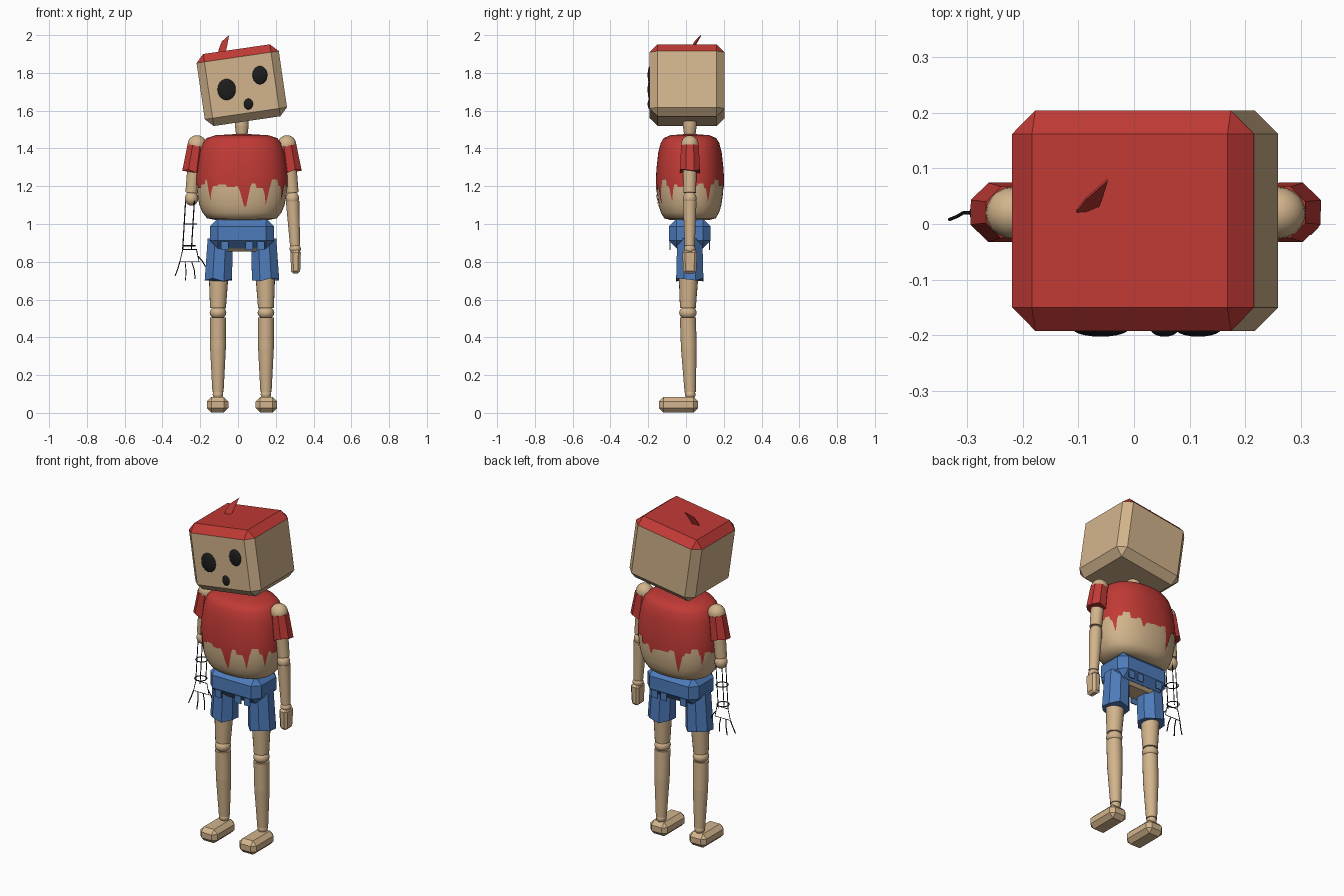
import bpy, bmesh, math
from mathutils import Vector, Matrix

if "Cube" in bpy.data.objects:
    bpy.data.objects.remove(bpy.data.objects["Cube"])


def material(name, rgb):
    m = bpy.data.materials.new(name)
    m.diffuse_color = (*rgb, 1)
    m.use_nodes = True
    m.node_tree.nodes["Principled BSDF"].inputs["Base Color"].default_value = m.diffuse_color
    return m


SKIN = material("tan", (0.645, 0.456, 0.262))
RED = material("red", (0.53, 0.042, 0.036))
BLUE = material("blue", (0.075, 0.2, 0.5))
BLACK = material("black", (0.012, 0.012, 0.012))


def finish(bm, name, mats, smooth=None):
    bmesh.ops.recalc_face_normals(bm, faces=bm.faces[:])
    me = bpy.data.meshes.new(name)
    bm.to_mesh(me)
    bm.free()
    for m in mats:
        me.materials.append(m)
    if smooth:
        me.shade_smooth()
        me.set_sharp_from_angle(angle=math.radians(smooth))
    ob = bpy.data.objects.new(name, me)
    bpy.context.collection.objects.link(ob)
    return ob


def box(name, center, size, bevel, mats, taper=1.0, tilt=0.0):
    """Chamfered box; taper scales the bottom, the second material goes on top."""
    bm = bmesh.new()
    bmesh.ops.create_cube(bm, size=1)
    for v in bm.verts:
        k = taper if v.co.z < 0 else 1
        v.co = Vector((v.co.x * size[0] * k, v.co.y * size[1] * k, v.co.z * size[2]))
    if bevel:
        bmesh.ops.bevel(bm, geom=bm.edges[:], offset=bevel, segments=1, affect='EDGES')
    bm.normal_update()
    if len(mats) > 1:
        for f in bm.faces:
            f.material_index = int(f.normal.z > 0.3)
    bm.transform(Matrix.Translation(center) @ Matrix.Rotation(math.radians(tilt), 4, 'Y'))
    return finish(bm, name, mats)


def ball(name, center, radii, mat, segs=20):
    bm = bmesh.new()
    bmesh.ops.create_uvsphere(bm, u_segments=segs, v_segments=segs // 2 + 2, radius=1)
    bm.transform(Matrix.Translation(center) @ Matrix.Diagonal((*radii, 1)))
    return finish(bm, name, [mat], 60)


def tube(name, p0, p1, r0, r1, mat, segs=20, smooth=40, ragged=0.0):
    """Tapered cylinder from p0 to p1, optionally with an uneven end at p1."""
    p0, p1 = Vector(p0), Vector(p1)
    d = p1 - p0
    q = d.to_track_quat('Z', 'Y')
    bm = bmesh.new()
    rings = []
    for p, r, rag in ((p0, r0, 0), (p1, r1, ragged)):
        rings.append([bm.verts.new(p + d.normalized() * rag * (i * 5 % 3 - 1) + q @ Vector(
            (r * math.cos(a), r * math.sin(a), 0)))
            for i in range(segs) for a in [2 * math.pi * (i + 0.5) / segs]])
    for i in range(segs):
        j = (i + 1) % segs
        bm.faces.new((rings[0][i], rings[0][j], rings[1][j], rings[1][i]))
    bm.faces.new(rings[0])
    bm.faces.new(rings[1])
    return finish(bm, name, [mat], smooth)


def wire(name, paths, radius=0.003):
    cu = bpy.data.curves.new(name, 'CURVE')
    cu.dimensions = '3D'
    cu.bevel_depth = radius
    cu.bevel_resolution = 0
    cu.use_fill_caps = True
    for pts, closed in paths:
        s = cu.splines.new('POLY')
        s.points.add(len(pts) - 1)
        for p, co in zip(s.points, pts):
            p.co = (*co, 1)
        s.use_cyclic_u = closed
    cu.materials.append(BLACK)
    ob = bpy.data.objects.new(name, cu)
    bpy.context.collection.objects.link(ob)


# Torso profile: height and share of the full width
PROFILE = [(1.02, 0.55), (1.03, 0.77), (1.06, 0.87), (1.10, 0.94), (1.15, 0.98), (1.20, 1.0),
           (1.25, 0.995), (1.30, 0.975), (1.38, 0.925), (1.43, 0.85), (1.455, 0.76), (1.47, 0.56)]


def width_at(z):
    for (z0, w0), (z1, w1) in zip(PROFILE, PROFILE[1:]):
        if z <= z1:
            return w0 + (w1 - w0) * max(0, (z - z0) / (z1 - z0))
    return PROFILE[-1][1]


def body_point(a, z, grow=0.0):
    c, s, w = math.cos(a), math.sin(a), width_at(z)
    sq = lambda t: math.copysign(abs(t) ** 0.88, t)
    return (0.021 + (0.24 * w + grow) * sq(c), 0.021 + (0.177 * w + grow) * sq(s), z)


def loft(name, columns, grow, mat, cap_bottom):
    bm = bmesh.new()
    n = len(columns)
    cols = [[bm.verts.new(body_point(2 * math.pi * i / n, z, grow)) for z in zs]
            for i, zs in enumerate(columns)]
    for i in range(n):
        a, b = cols[i], cols[(i + 1) % n]
        for k in range(len(a) - 1):
            bm.faces.new((a[k], b[k], b[k + 1], a[k + 1]))
    top = bm.verts.new((0.021, 0.021, PROFILE[-1][0] + 0.004 + grow))
    for i in range(n):
        bm.faces.new((cols[i][-1], cols[(i + 1) % n][-1], top))
    if cap_bottom:
        bm.faces.new([c[0] for c in cols])
    return finish(bm, name, [mat], 50)


loft("belly", [[z for z, _ in PROFILE]] * 48, 0, SKIN, True)

# Torn shirt: stepped hem with pointed strips (angle, half width, tip height)
STRIPS = [(273, 6, 1.07), (300, 5, 1.10), (330, 5, 1.12), (228, 5, 1.12), (30, 5, 1.12),
          (75, 4, 1.15), (112, 6, 1.08), (150, 4, 1.13)]
STEPS = [1.20, 1.215, 1.19, 1.21, 1.235, 1.20, 1.21, 1.195]


def hem(deg):
    z = STEPS[int(deg // 11) % len(STEPS)]
    for a, half, tip in STRIPS:
        d = abs(deg - a)
        if d < half:
            z = min(z, tip + (z - tip) * d / half)
    return z


shirt = []
for i in range(180):
    low = hem(i * 2)
    shirt.append([low + (1.25 - low) * k / 3 for k in range(3)] + [z for z, _ in PROFILE[6:]])
loft("shirt", shirt, 0.004, RED, False)

# Head, face and tuft
box("head", (0.02, 0.006, 1.735), (0.44, 0.397, 0.385), 0.042, [SKIN, RED], tilt=-8.3)
for name, x, z, rx, rz in (("large_eye", -0.06, 1.712, 0.05, 0.058),
                           ("small_eye", 0.116, 1.788, 0.041, 0.05),
                           ("mouth", 0.055, 1.635, 0.025, 0.03)):
    ball(name, (x, -0.189, z), (rx, 0.014, rz), BLACK)
bm = bmesh.new()
bm.faces.new([bm.verts.new(p) for p in (
    (-0.107, 0.016, 1.89), (-0.07, 0.018, 1.895), (-0.058, 0.042, 1.94),
    (-0.047, 0.078, 2.0), (-0.085, 0.045, 1.967), (-0.1, 0.025, 1.93))])
tuft = finish(bm, "hair_tuft", [RED])
tuft.modifiers.new("thickness", 'SOLIDIFY').thickness = 0.004

# Neck
tube("neck", (0.02, 0.02, 1.45), (0.02, 0.02, 1.52), 0.028, 0.037, SKIN)
tube("neck_top", (0.02, 0.02, 1.52), (0.02, 0.02, 1.57), 0.037, 0.037, SKIN)

# Hips and shorts waist
box("hips", (0.021, 0.02, 0.93), (0.3, 0.18, 0.15), 0.03, [SKIN], taper=0.9)
box("shorts_waist", (0.021, 0.02, 0.95), (0.34, 0.222, 0.16), 0.042, [BLUE])
for i, x in enumerate((-0.07, 0.06, 0.12)):
    for y in (-0.085, 0.125):
        box("shorts_scrap", (x, y, 0.885), (0.04, 0.006, 0.045), 0, [BLUE])

# Legs, mirrored about the body centre
for side, s in (("left", -1), ("right", 1)):
    X = lambda d: 0.021 + s * d
    tube(side + "_shorts_leg", (X(0.115), 0.02, 0.92), (X(0.125), 0.02, 0.705), 0.072, 0.078,
         BLUE, 8, None, 0.007)
    tube(side + "_thigh", (X(0.122), 0.015, 0.8), (X(0.127), 0.01, 0.555), 0.056, 0.042, SKIN)
    ball(side + "_knee", (X(0.127), 0.01, 0.53), (0.044, 0.046, 0.036), SKIN)
    tube(side + "_shin", (X(0.127), 0.01, 0.505), (X(0.127), 0.015, 0.34), 0.043, 0.042, SKIN)
    tube(side + "_lower_shin", (X(0.127), 0.015, 0.34), (X(0.127), 0.022, 0.11), 0.042, 0.03, SKIN)
    ball(side + "_ankle", (X(0.127), 0.022, 0.098), (0.028, 0.028, 0.028), SKIN)
    box(side + "_foot", (X(0.129), -0.04, 0.043), (0.114, 0.208, 0.082), 0.024, [SKIN])

    # Shoulder, sleeve and upper arm
    ball(side + "_shoulder", (X(0.238), 0.02, 1.42), (0.05, 0.047, 0.05), SKIN)
    tube(side + "_sleeve", (X(0.242), 0.021, 1.415), (X(0.262), 0.021, 1.28), 0.05, 0.058,
         RED, 8, None, 0.006)
    tube(side + "_upper_arm", (X(0.242), 0.02, 1.4), (X(0.267), 0.02, 1.165), 0.04, 0.033, SKIN)
    ball(side + "_elbow", (X(0.267), 0.02, 1.135), (0.035, 0.036, 0.038), SKIN)

# Whole forearm and hand
tube("forearm", (0.289, 0.02, 1.12), (0.302, 0.02, 0.885), 0.036, 0.027, SKIN)
ball("wrist", (0.303, 0.02, 0.868), (0.03, 0.03, 0.026), SKIN)
box("hand", (0.305, 0.02, 0.8), (0.056, 0.08, 0.125), 0.013, [SKIN], taper=0.85)

# Bare wire forearm: three rods, two rings, palm frame and fingers
rods = []
for k in range(3):
    a = math.pi + 2 * math.pi * k / 3
    c, sn = math.cos(a) * 0.031, math.sin(a) * 0.031
    rods.append(([(-0.246 + c, 0.02 + sn, 1.13), (-0.262 + c, 0.02 + sn, 0.865)], False))
for cx, z in ((-0.253, 1.0), (-0.26, 0.885)):
    rods.append(([(cx + 0.034 * math.cos(t * math.pi / 6), 0.02 + 0.034 * math.sin(t * math.pi / 6), z)
                  for t in range(12)], True))
wire("wire_forearm", rods)
palm = [(-0.292, 0.02, 0.865), (-0.22, 0.02, 0.865), (-0.206, 0.02, 0.8), (-0.308, 0.02, 0.8)]
fingers = [((-0.308, 0.8), (-0.318, 0.765), (-0.333, 0.725)),
           ((-0.28, 0.8), (-0.275, 0.75), (-0.278, 0.7)),
           ((-0.245, 0.8), (-0.232, 0.76), (-0.227, 0.71)),
           ((-0.212, 0.83), (-0.19, 0.805), (-0.172, 0.775))]
wire("wire_hand", [(palm, True)] + [
    ([(x, 0.02 - 0.006 * i, z) for i, (x, z) in enumerate(f)], False) for f in fingers])
